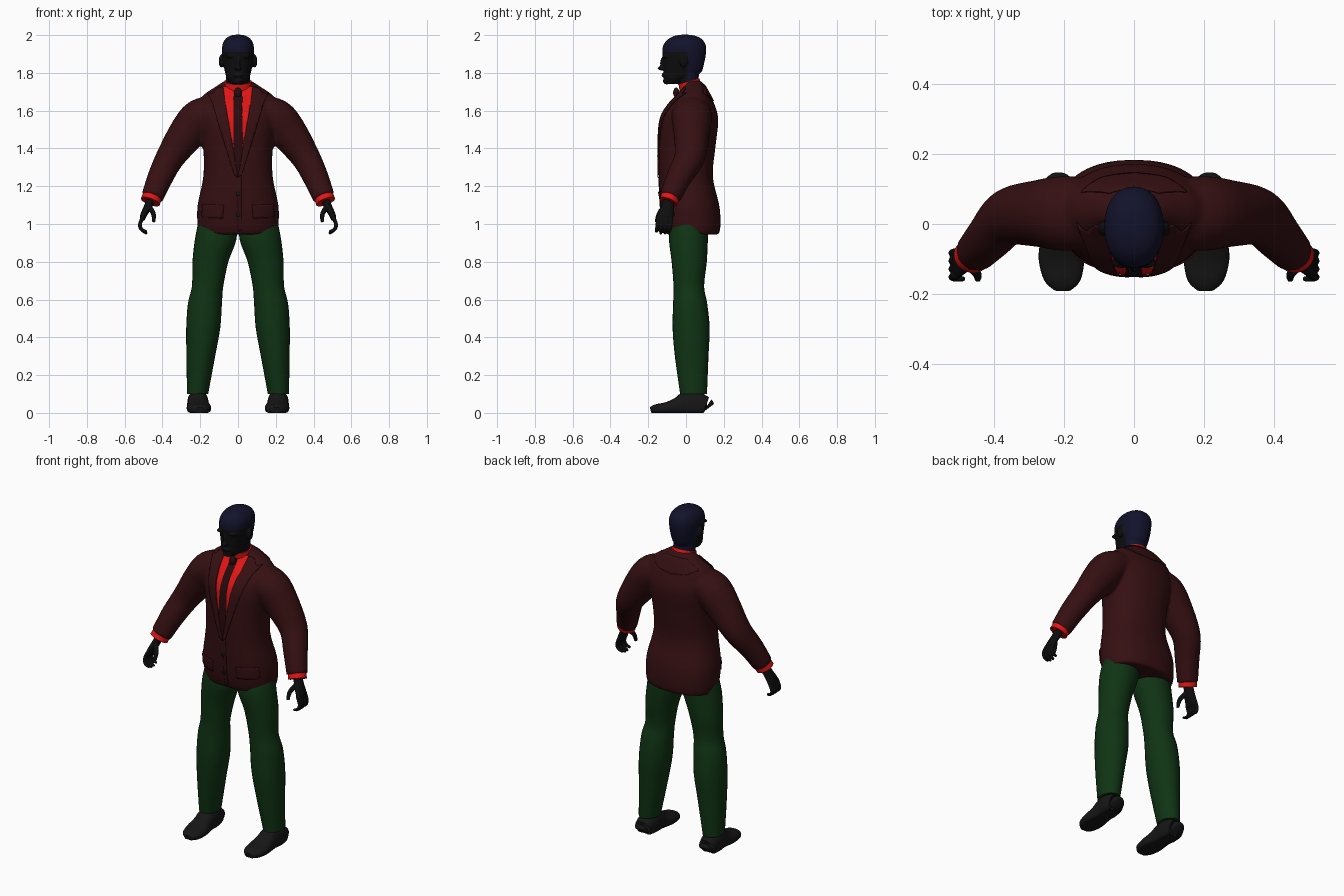
import bpy, bmesh, math
from mathutils import Vector, Matrix
from mathutils.bvhtree import BVHTree

old = bpy.data.objects.get("Cube")
if old:
    bpy.data.objects.remove(old, do_unlink=True)


def material(name, r, g, b):
    m = bpy.data.materials.new(name)
    m.use_nodes = True
    m.diffuse_color = (r, g, b, 1)
    m.node_tree.nodes["Principled BSDF"].inputs["Base Color"].default_value = (r, g, b, 1)
    return m


JACKET = material("dark maroon", .036, .005, .006)
SHIRT = material("bright red", .75, .008, .008)
TIE = material("tie maroon", .022, .003, .004)
TROUSERS = material("dark green", .005, .034, .007)
HAIR = material("navy", .006, .006, .024)
SKIN = material("near black", .004, .004, .004)
SHOE = material("charcoal", .008, .008, .008)


def smooth_rows(rows, steps=4):
    """Catmull-Rom resampling of (x, y, z, radius_u, radius_v) rows."""
    rows = [Vector(r) for r in rows]
    out = []
    for i in range(len(rows) - 1):
        p0, p1 = rows[max(i - 1, 0)], rows[i]
        p2, p3 = rows[i + 1], rows[min(i + 2, len(rows) - 1)]
        for k in range(steps):
            t = k / steps
            out.append(.5 * (2 * p1 + (p2 - p0) * t + (2 * p0 - 5 * p1 + 4 * p2 - p3) * t * t
                             + (3 * p1 - p0 - 3 * p2 + p3) * t ** 3))
    return out + [rows[-1]]


def loft(bm, rows, side=1, level=False, power=2.0, n=28, floor=None, caps=True):
    """Skin rounded rings; level rings stay horizontal, others follow the path."""
    rows = smooth_rows(rows)
    pts = [Vector(r[:3]) for r in rows]
    rings = []
    for i, r in enumerate(rows):
        t = Vector((0, 0, 1)) if level else (pts[min(i + 1, len(pts) - 1)] - pts[max(i - 1, 0)]).normalized()
        u = t.cross(Vector((0, 1, 0))).normalized() if abs(t.y) < .9 else Vector((1, 0, 0))
        v = u.cross(t)
        ring = []
        for k in range(n):
            a = math.tau * k / n
            c, s = math.cos(a), math.sin(a)
            p = pts[i] + u * r[3] * math.copysign(abs(c) ** (2 / power), c) \
                + v * r[4] * math.copysign(abs(s) ** (2 / power), s)
            if floor is not None:
                p.z = max(p.z, floor)
            ring.append(bm.verts.new((p.x * side, p.y, p.z)))
        rings.append(ring)
    for a, b in zip(rings, rings[1:]):
        for k in range(n):
            j = (k + 1) % n
            bm.faces.new((a[k], a[j], b[j], b[k]))
    if caps:
        bm.faces.new(rings[0])
        bm.faces.new(rings[-1])


def ball(bm, center, radii):
    m = Matrix.Translation(center) @ Matrix.Diagonal((*radii, 1))
    bmesh.ops.create_uvsphere(bm, u_segments=20, v_segments=12, radius=1, matrix=m)


def finish(bm, name, mat, voxel=0, relax=0):
    """Make an object; optionally fuse its parts into one skin."""
    bmesh.ops.recalc_face_normals(bm, faces=bm.faces)
    me = bpy.data.meshes.new(name)
    bm.to_mesh(me)
    bm.free()
    ob = bpy.data.objects.new(name, me)
    bpy.context.collection.objects.link(ob)
    if voxel:
        rm = ob.modifiers.new("fuse", "REMESH")
        rm.mode, rm.voxel_size = "VOXEL", voxel
        sm = ob.modifiers.new("relax", "SMOOTH")
        sm.factor, sm.iterations = .5, relax
        dg = bpy.context.evaluated_depsgraph_get()
        ob.data = bpy.data.meshes.new_from_object(ob.evaluated_get(dg))
        ob.modifiers.clear()
    ob.data.materials.clear()
    ob.data.materials.append(mat)
    bpy.ops.object.select_all(action="DESELECT")
    bpy.context.view_layer.objects.active = ob
    ob.select_set(True)
    bpy.ops.object.shade_smooth_by_angle(angle=math.radians(50))
    return ob


def part(name, mat, rows, **kw):
    bm = bmesh.new()
    loft(bm, rows, **kw)
    return finish(bm, name, mat)


# Jacket: body and both sleeves fused
bm = bmesh.new()
loft(bm, [(0, .035, .945, .207, .14), (0, .03, 1, .215, .153), (0, .02, 1.1, .214, .156),
          (0, 0, 1.25, .184, .142), (0, .005, 1.4, .184, .15), (0, .018, 1.55, .205, .153),
          (0, .03, 1.63, .205, .122), (0, .042, 1.68, .185, .087), (0, .045, 1.72, .13, .062),
          (0, .038, 1.757, .072, .045)], level=True, power=2.3, n=40)
for s in (1, -1):
    loft(bm, [(.11, .03, 1.6, .08, .1), (.2, .03, 1.565, .1, .107), (.27, .03, 1.48, .098, .096),
              (.357, .02, 1.355, .077, .082), (.41, -.035, 1.25, .068, .068),
              (.455, -.085, 1.14, .059, .056)], side=s)
jacket = finish(bm, "jacket", JACKET, .01, 4)
skin = BVHTree.FromPolygons([v.co for v in jacket.data.vertices],
                            [p.vertices for p in jacket.data.polygons])


def plate(name, mat, outline, lift, side=1, face=-1, thick=.004):
    """Thin panel with an (x, z) outline, draped on the jacket front or back."""
    bm = bmesh.new()
    f = bm.faces.new([bm.verts.new((x * side, 0, z)) for x, z in outline])
    bmesh.ops.triangulate(bm, faces=[f])
    for axis in (0, 2):
        lo = min(v.co[axis] for v in bm.verts)
        hi = max(v.co[axis] for v in bm.verts)
        n = int((hi - lo) / .015)
        for i in range(1, n + 1):
            co, no = Vector(), Vector()
            co[axis], no[axis] = lo + (hi - lo) * i / (n + 1), 1
            bmesh.ops.bisect_plane(bm, geom=bm.verts[:] + bm.edges[:] + bm.faces[:],
                                   plane_co=co, plane_no=no)
    for v in bm.verts:
        hit, normal, _, _ = skin.ray_cast(Vector((v.co.x, face, v.co.z)), Vector((0, -face, 0)))
        if hit is None:
            hit, normal, _, _ = skin.find_nearest(v.co)
        v.co = hit + normal * lift
    ob = finish(bm, name, mat)
    sol = ob.modifiers.new("thickness", "SOLIDIFY")
    sol.thickness, sol.offset = thick, 0


def mirrored(points):
    return points + [(-x, z) for x, z in reversed(points) if x]


# Shirt front, tie and jacket details
plate("shirt_front", SHIRT, mirrored([(0, 1.26), (.07, 1.66), (.078, 1.725)]), .002)
plate("tie", TIE, mirrored([(0, 1.25), (.02, 1.36), (.024, 1.42), (.014, 1.66), (.02, 1.7)]), .005)
plate("back_collar", JACKET, mirrored([(0, 1.65), (.09, 1.66), (.15, 1.69), (.07, 1.735)]), .002, face=1)
plate("front_edge", JACKET, [(0, 1.25), (.018, 1.25), (.018, .97), (0, .96)], .002)
for s, label in ((1, "left"), (-1, "right")):
    plate(label + "_lapel", JACKET, [(0, 1.245), (.07, 1.66), (.078, 1.725), (.11, 1.715), (.135, 1.685),
                                     (.16, 1.69), (.135, 1.64), (.02, 1.26)], .006, s)
    plate(label + "_pocket_flap", JACKET, [(.075, 1.1), (.185, 1.105), (.19, 1.045), (.18, 1.035),
                                           (.08, 1.03)], .003, s)
for i, z in enumerate((1.16, 1.05)):
    ring = [(.011 * math.cos(k * math.tau / 12), z + .011 * math.sin(k * math.tau / 12)) for k in range(12)]
    plate(f"button_{i + 1}", SHOE, ring, .006)

# Shirt collar and tie knot
part("shirt_collar", SHIRT, [(0, .035, 1.69, .08, .065), (0, .015, 1.755, .072, .057)])
bm = bmesh.new()
ball(bm, (0, -.052, 1.695), (.02, .016, .027))
finish(bm, "tie_knot", TIE)

# Legs, shoes, cuffs and hands
for s, label in ((1, "left"), (-1, "right")):
    part(label + "_trouser_leg", TROUSERS,
         [(.108, .02, 1.02, .1, .1), (.118, .013, .92, .11, .103), (.146, .017, .8, .095, .093),
          (.161, .015, .67, .083, .081), (.175, .022, .58, .09, .09), (.184, .027, .45, .09, .098),
          (.197, .03, .3, .076, .089), (.214, .04, .1, .056, .071)], side=s, level=True)
    shoe = [(.118, .03, .06), (.105, .048, .085), (.05, .056, .115), (0, .054, .112),
            (-.04, .057, .085), (-.1, .065, .058), (-.16, .052, .045), (-.187, .025, .03)]
    part(label + "_shoe", SHOE, [(.211 + y * .04, y, h * .42, w, h * .58) for y, w, h in shoe],
         side=s, power=2.4, floor=0)
    part(label + "_shirt_cuff", SHIRT, [(.452, -.08, 1.15, .052, .049), (.464, -.093, 1.118, .053, .05)], side=s)
    bm = bmesh.new()
    loft(bm, [(.455, -.083, 1.145, .023, .028), (.478, -.098, 1.09, .021, .035),
              (.501, -.11, 1.045, .017, .043), (.506, -.112, 1.02, .012, .04)], s, n=20)
    for i in range(4):
        y = -.078 - i * .023
        tip = .96 - .014 * math.sin(i * math.pi / 3)
        loft(bm, [(.503, y, 1.04, .011, .011), (.519, y - .004, .998, .0105, .0105),
                  (.51, y - .008, .97, .01, .01), (.482, y - .01, tip, .007, .007)], s, n=12)
    loft(bm, [(.474, -.112, 1.095, .015, .015), (.448, -.142, 1.055, .013, .013),
              (.446, -.158, 1.01, .009, .009)], s, n=12)
    finish(bm, label + "_hand", SKIN, .004, 2)

# Head, neck and facial features fused
bm = bmesh.new()
loft(bm, [(0, -.07, 1.742, .035, .036), (0, -.048, 1.77, .058, .068), (0, -.02, 1.8, .068, .098),
          (0, -.012, 1.85, .078, .108), (0, -.01, 1.9, .084, .115), (0, -.008, 1.945, .083, .113),
          (0, -.005, 1.978, .068, .09), (0, -.005, 1.996, .042, .055), (0, -.005, 2.002, .015, .02)],
     level=True, power=2.2)
loft(bm, [(0, .025, 1.67, .068, .055), (0, .015, 1.75, .064, .053), (0, .01, 1.83, .064, .06)], level=True)
ball(bm, (0, -.13, 1.825), (.018, .02, .012))
ball(bm, (0, -.122, 1.85), (.011, .016, .034))
ball(bm, (0, -.115, 1.788), (.027, .015, .012))
ball(bm, (0, -.102, 1.757), (.027, .02, .018))
for s in (1, -1):
    ball(bm, (s * .035, -.11, 1.888), (.03, .016, .009))
    ball(bm, (s * .089, -.012, 1.862), (.013, .022, .034))
head = finish(bm, "head", SKIN, .005, 2)

# Hair: cropped cap painted by clean cuts in the head
head.data.materials.append(HAIR)
bm = bmesh.new()
bm.from_mesh(head.data)
for co, no in (((0, 0, 1.91), (0, 0, 1)), ((0, .008, 0), (0, 1, 0))):
    bmesh.ops.bisect_plane(bm, geom=bm.verts[:] + bm.edges[:] + bm.faces[:], plane_co=co, plane_no=no)
for f in bm.faces:
    c = f.calc_center_median()
    ear = abs(c.x) > .087 and c.z < 1.9
    f.material_index = int(not ear and (c.z > 1.91 or c.y > .008))
bm.to_mesh(head.data)
bm.free()
